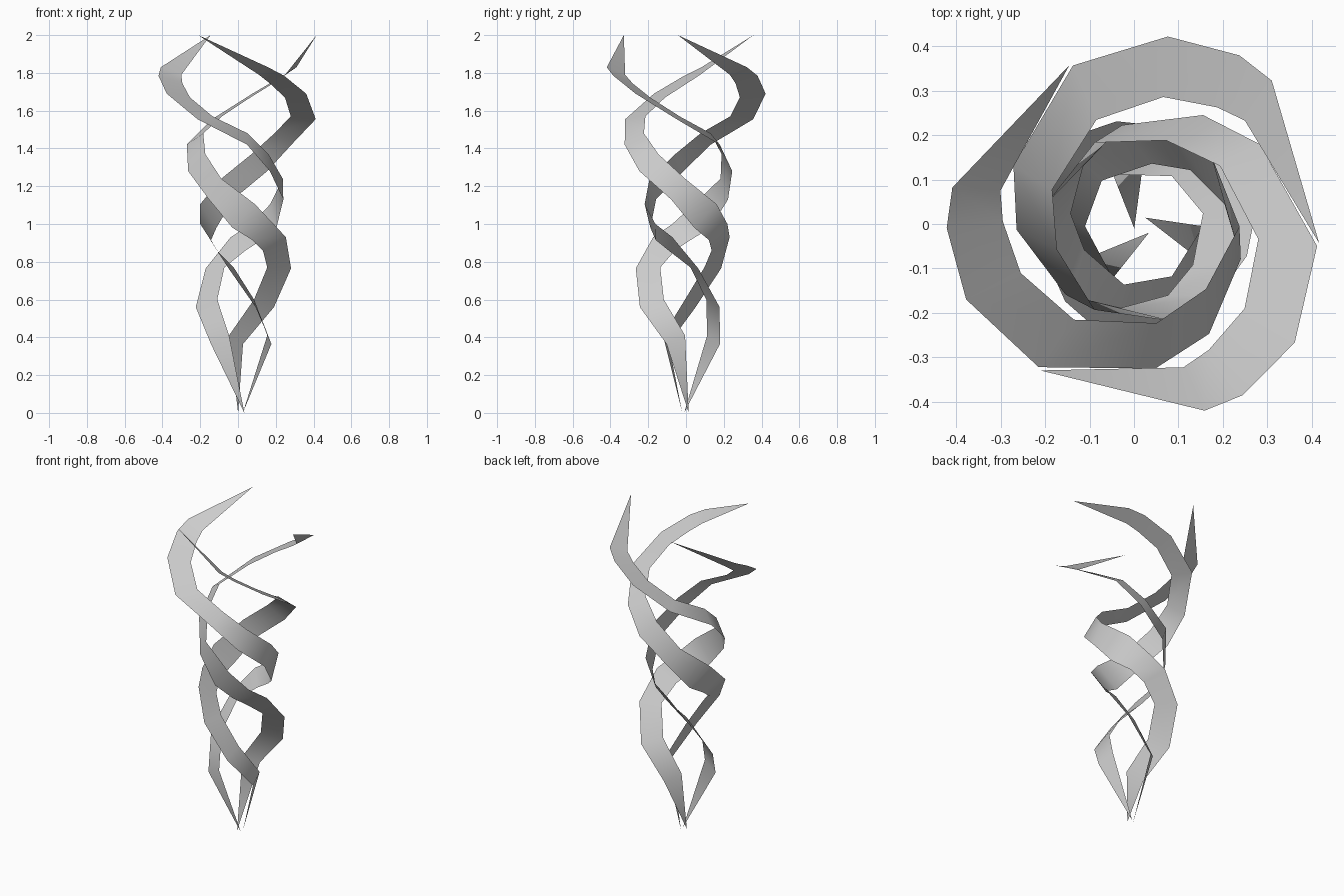
import bpy
import bmesh
from math import radians, cos, sin
from mathutils import Vector

# Remove the default cube only
default_cube = bpy.data.objects.get("Cube")
if default_cube:
    bpy.data.objects.remove(default_cube, do_unlink=True)

# Shared axis of the three twisted ribbons
AXIS = Vector((0.02, -0.005, 0))

# Ribbon edges from top to bottom: (angle in degrees, radius, height)
TOP_TIP = (234.5, .398, 2)
BOTTOM_TIP = (794, .02, 0)
FIRST_EDGE = [
    (288.5, .437, 1.83), (300.5, .441, 1.785), (322.5, .43, 1.69),
    (353.5, .394, 1.555), (395, .321, 1.42), (421.6, .284, 1.28),
    (461.5, .232, 1.13), (495, .19, .98), (530, .165, .915),
    (562, .142, .86), (612, .138, .77), (660, .13, .6), (720, .135, .41),
]
SECOND_EDGE = [
    (286, .33, 1.79), (298, .315, 1.745), (321, .294, 1.67),
    (353.6, .261, 1.57), (398, .22, 1.48), (435, .2, 1.37),
    (480, .217, 1.24), (528, .225, 1.105), (557, .23, 1),
    (584, .243, .93), (615, .27, .765), (647, .25, .56), (688, .185, .365),
]


def make_material(name, colour):
    """Flat single-colour material."""
    material = bpy.data.materials.new(name)
    material.use_nodes = True
    material.diffuse_color = colour
    shader = material.node_tree.nodes["Principled BSDF"]
    shader.inputs["Base Color"].default_value = colour
    shader.inputs["Roughness"].default_value = 0.6
    return material


def place(point, turn):
    """Turn a cylindrical point about the shared axis."""
    angle, radius, height = point
    a = radians(angle + turn)
    return AXIS + Vector((radius * cos(a), radius * sin(a), height))


def make_ribbon(name, turn, material):
    """Thin twisted strip that closes to a point at each end."""
    bm = bmesh.new()
    top = bm.verts.new(place(TOP_TIP, turn))
    bottom = bm.verts.new(place(BOTTOM_TIP, turn))
    first = [bm.verts.new(place(p, turn)) for p in FIRST_EDGE]
    second = [bm.verts.new(place(p, turn)) for p in SECOND_EDGE]

    # Pointed ends and the strip between them
    bm.faces.new((top, first[0], second[0]))
    for i in range(len(first) - 1):
        bm.faces.new((first[i], first[i + 1], second[i + 1], second[i]))
    bm.faces.new((first[-1], bottom, second[-1]))

    for face in bm.faces:
        face.smooth = True
    mesh = bpy.data.meshes.new(name)
    bm.to_mesh(mesh)
    bm.free()
    mesh.materials.append(material)
    ribbon = bpy.data.objects.new(name, mesh)
    bpy.context.collection.objects.link(ribbon)
    return ribbon


# Three equal ribbons spaced evenly around the axis
grey = make_material("light_grey", (0.6, 0.6, 0.6, 1))
for name, turn in (("front_ribbon", 0), ("right_ribbon", 120), ("left_ribbon", -120)):
    make_ribbon(name, turn, grey)
